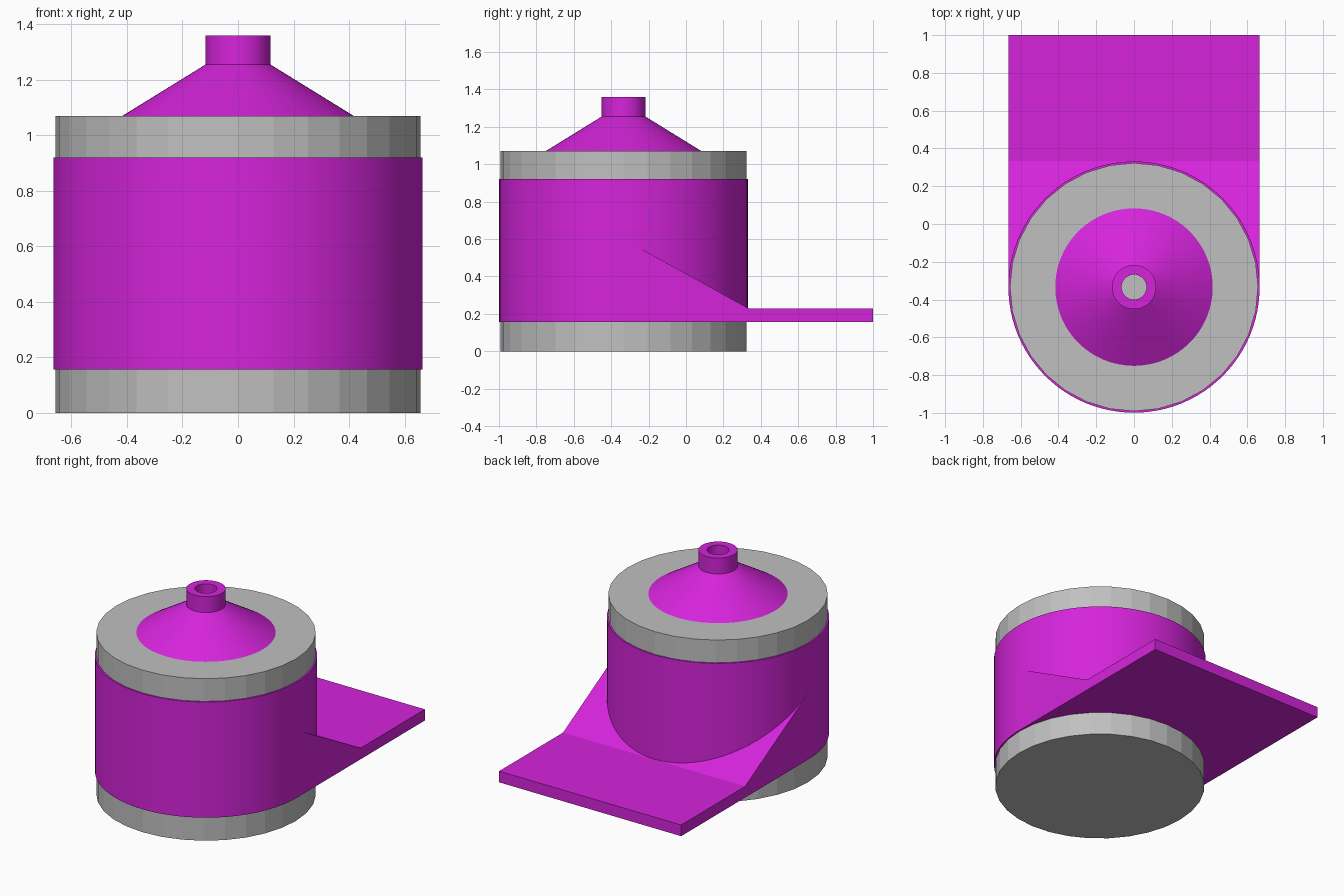
import bpy, bmesh, math

if "Cube" in bpy.data.objects:
    bpy.data.objects.remove(bpy.data.objects["Cube"])

CY = -0.334          # y of the canister axis
R = 0.665            # outer radius of the magenta sleeve


def material(name, rgb):
    m = bpy.data.materials.new(name)
    m.diffuse_color = (*rgb, 1)
    m.use_nodes = True
    m.node_tree.nodes["Principled BSDF"].inputs["Base Color"].default_value = m.diffuse_color
    return m


MAGENTA = material("magenta", (0.67, 0.0176, 0.71))
GREY = material("light grey", (0.53, 0.53, 0.53))


def finish(name, bm, mat, smooth):
    bmesh.ops.recalc_face_normals(bm, faces=bm.faces)
    for f in bm.faces:
        f.smooth = smooth
    for e in bm.edges:
        e.smooth = e.calc_face_angle(0) < math.radians(28)
    mesh = bpy.data.meshes.new(name)
    bm.to_mesh(mesh)
    bm.free()
    mesh.materials.append(mat)
    obj = bpy.data.objects.new(name, mesh)
    bpy.context.collection.objects.link(obj)
    return obj


def lathe_ring(name, profile, mat, sides=96):
    """Revolve a closed (radius, z) profile around the canister axis."""
    bm = bmesh.new()
    rings = []
    for i in range(sides):
        a = 2 * math.pi * i / sides
        rings.append([bm.verts.new((r * math.cos(a), CY + r * math.sin(a), z))
                      for r, z in profile])
    n = len(profile)
    for i in range(sides):
        p, q = rings[i], rings[(i + 1) % sides]
        for j in range(n):
            k = (j + 1) % n
            bm.faces.new((p[j], q[j], q[k], p[k]))
    return finish(name, bm, mat, True)


# Grey faceted canister, visible above and below the sleeve
bm = bmesh.new()
bmesh.ops.create_cone(bm, cap_ends=True, segments=32,
                      radius1=0.657, radius2=0.657, depth=1.07)
bmesh.ops.translate(bm, vec=(0, CY, 0.535), verts=bm.verts)
finish("canister", bm, GREY, False)

# Magenta sleeve around the canister
lathe_ring("sleeve", [(0.64, 0.156), (R, 0.156), (R, 0.92), (0.64, 0.92)], MAGENTA)

# Conical cap with hollow spout
lathe_ring("spout", [(0.066, 1.06), (0.433, 1.06), (0.117, 1.255),
                     (0.117, 1.36), (0.066, 1.36)], MAGENTA)

# Base plate with sloped brace rising to the sleeve
side = [(CY, 0.156), (CY, 0.60), (0.333, 0.23), (1.0, 0.23), (1.0, 0.156)]
bm = bmesh.new()
face = bm.faces.new([bm.verts.new((-R, y, z)) for y, z in side])
ext = bmesh.ops.extrude_face_region(bm, geom=[face], use_keep_orig=True)
bmesh.ops.translate(bm, vec=(2 * R, 0, 0),
                    verts=[v for v in ext["geom"] if isinstance(v, bmesh.types.BMVert)])
finish("braced_plate", bm, MAGENTA, False)
